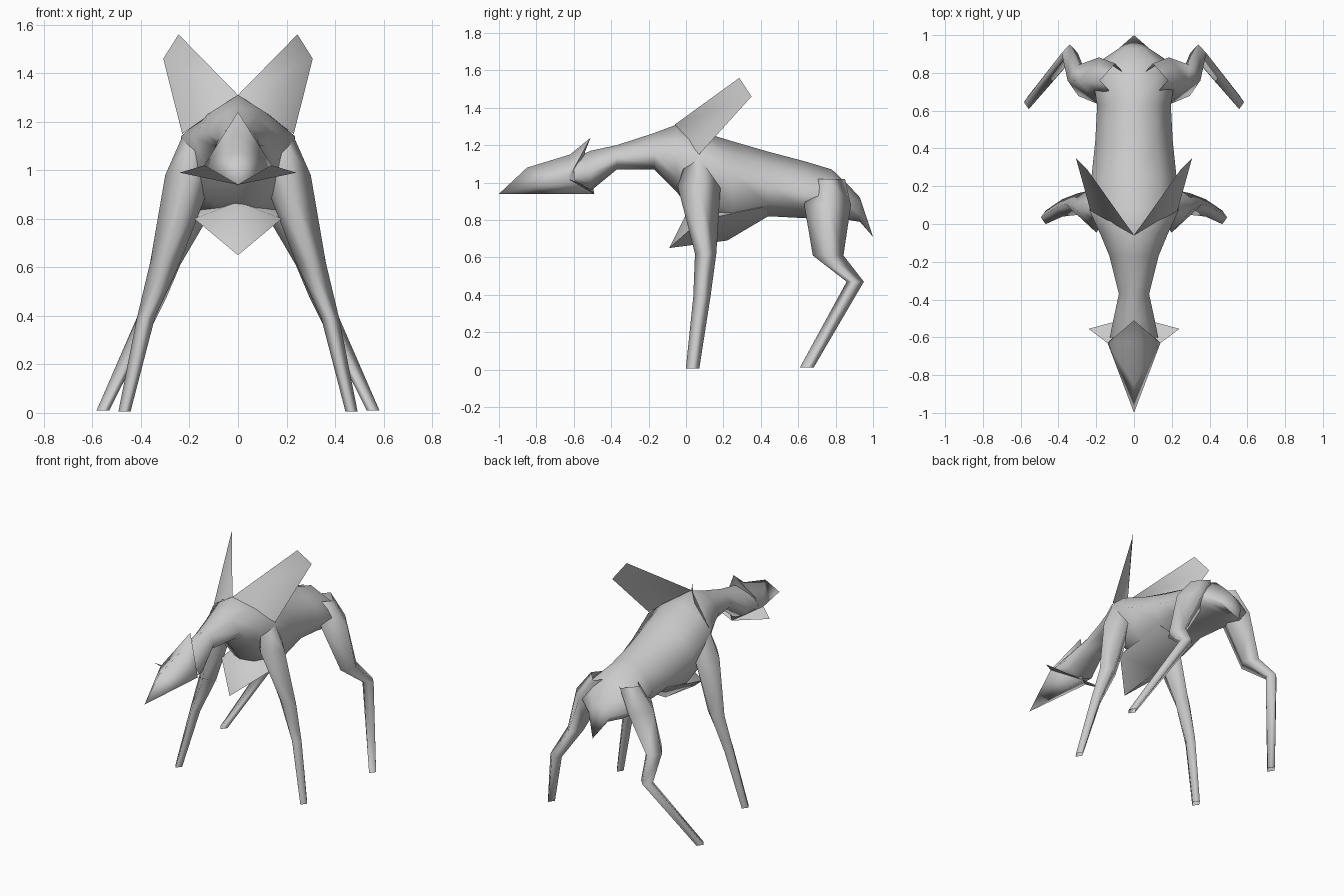
import bpy, bmesh, math

default = bpy.data.objects.get("Cube")
if default:
    bpy.data.objects.remove(default, do_unlink=True)

GREY = (0.6, 0.6, 0.6, 1)
skin = bpy.data.materials.new("plain grey")
skin.use_nodes = True
skin.diffuse_color = GREY
skin.node_tree.nodes["Principled BSDF"].inputs["Base Color"].default_value = GREY


def finish(name, bm, mirror=False, angle=85, recalc=True):
    """Turn a bmesh into a named, shaded object, mirrored across x if asked."""
    if recalc:
        bmesh.ops.recalc_face_normals(bm, faces=bm.faces)
    mesh = bpy.data.meshes.new(name)
    bm.to_mesh(mesh)
    bm.free()
    mesh.materials.append(skin)
    mesh.shade_smooth()
    mesh.set_sharp_from_angle(angle=math.radians(angle))
    obj = bpy.data.objects.new(name, mesh)
    bpy.context.collection.objects.link(obj)
    if mirror:
        obj.modifiers.new("mirror", 'MIRROR').merge_threshold = 0.001
    return obj


def loft(name, rings, tip=None, mirror=False, angle=85):
    """Skin a list of equal rings, ending in a tip or left open."""
    bm = bmesh.new()
    loops = [[bm.verts.new(p) for p in ring] for ring in rings]
    n = len(loops[0])
    for a, b in zip(loops, loops[1:]):
        for i in range(n):
            j = (i + 1) % n
            bm.faces.new((a[i], a[j], b[j], b[i]))
    if tip:
        end = bm.verts.new(tip)
        for i in range(n):
            bm.faces.new((loops[-1][i], loops[-1][(i + 1) % n], end))
    return finish(name, bm, mirror=mirror, angle=angle)


def sheet(name, points, faces, angle=85):
    """Half of a folded sheet; each face is a word of point letters."""
    bm = bmesh.new()
    verts = {key: bm.verts.new(p) for key, p in points.items()}
    for word in faces.split():
        bm.faces.new([verts[key] for key in word])
    return finish(name, bm, mirror=True, angle=angle, recalc=False)


def body_ring(y, top, width, side, bottom):
    up, down = top - side, bottom - side
    half = [(0, top), (.6 * width, side + .6 * up), (width, side),
            (.8 * width, side + .6 * down), (0, bottom)]
    half += [(-x, z) for x, z in half[3:0:-1]]
    return [(x, y, z) for x, z in half]


def leg_ring(x, y, z, rx, ry):
    return [(x + rx, y, z), (x, y + ry, z), (x - rx, y, z), (x, y - ry, z)]


# Neck, trunk and rump: y, top, half width, side height, bottom
trunk = [
    (-.6, 1.13, .128, 1.03, .99),
    (-.51, 1.17, .11, 1.05, .955),
    (-.37, 1.2, .08, 1.13, 1.07),
    (-.17, 1.265, .13, 1.15, 1.07),
    (-.05, 1.31, .18, 1.14, .95),
    (.07, 1.275, .235, 1.14, .79),
    (.25, 1.22, .225, 1.04, .72),
    (.44, 1.165, .205, .98, .82),
    (.63, 1.115, .195, .94, .81),
    (.78, 1.07, .22, .92, .8),
    (.87, .985, .17, .88, .8),
    (.93, .92, .08, .85, .79),
]
loft("body_and_tail", [body_ring(*row) for row in trunk], tip=(0, 1, .71))

# Pointed breast under the shoulders
bm = bmesh.new()
for x, y, z in [(0, -.09, .65), (.18, .08, .8), (0, .22, .69),
                (0, .44, .82), (.15, .42, .87), (0, .02, .87)]:
    for sign in ((1, -1) if x else (1,)):
        bm.verts.new((sign * x, y, z))
bmesh.ops.convex_hull(bm, input=bm.verts)
finish("breast_keel", bm, angle=60)

# Legs: centre x, y, z and half widths in x and y
front_leg = [
    (.165, .07, 1.15, .06, .06),
    (.2, .07, .98, .1, .115),
    (.3, .105, .62, .062, .057),
    (.38, .085, .39, .037, .046),
    (.468, .035, .005, .025, .036),
]
hind_leg = [
    (.1, .76, 1.02, .08, .09),
    (.185, .757, .88, .105, .125),
    (.295, .76, .61, .057, .082),
    (.34, .905, .47, .043, .046),
    (.557, .645, .01, .026, .037),
]
for name, rows in (("front_legs", front_leg), ("hind_legs", hind_leg)):
    loft(name, [leg_ring(*row) for row in rows], mirror=True, angle=115)

# Wedge-shaped head with a raised crest at the back
side, jaw = (.14, -.63, 1.02), (0, -.49, .94)
sheet("head", {
    "T": (0, -1, .94), "A": (0, -.85, 1.08), "B": (0, -.62, 1.15),
    "C": (0, -.51, 1.24), "N": (0, -.54, 1.165), "S": side, "J": jaw,
}, "TSA ASB BSC CSN NSJ TJS", angle=125)

# Flat cheek spikes
sheet("cheek_spikes", {"S": side, "P": (.24, -.555, .99), "J": jaw}, "SPJ")

# Flat wings rising from the shoulders
sheet("wings", {
    "A": (0, -.06, 1.31), "B": (.23, .07, 1.15),
    "C": (.308, .35, 1.46), "D": (.245, .285, 1.56),
}, "ABCD", angle=30)
